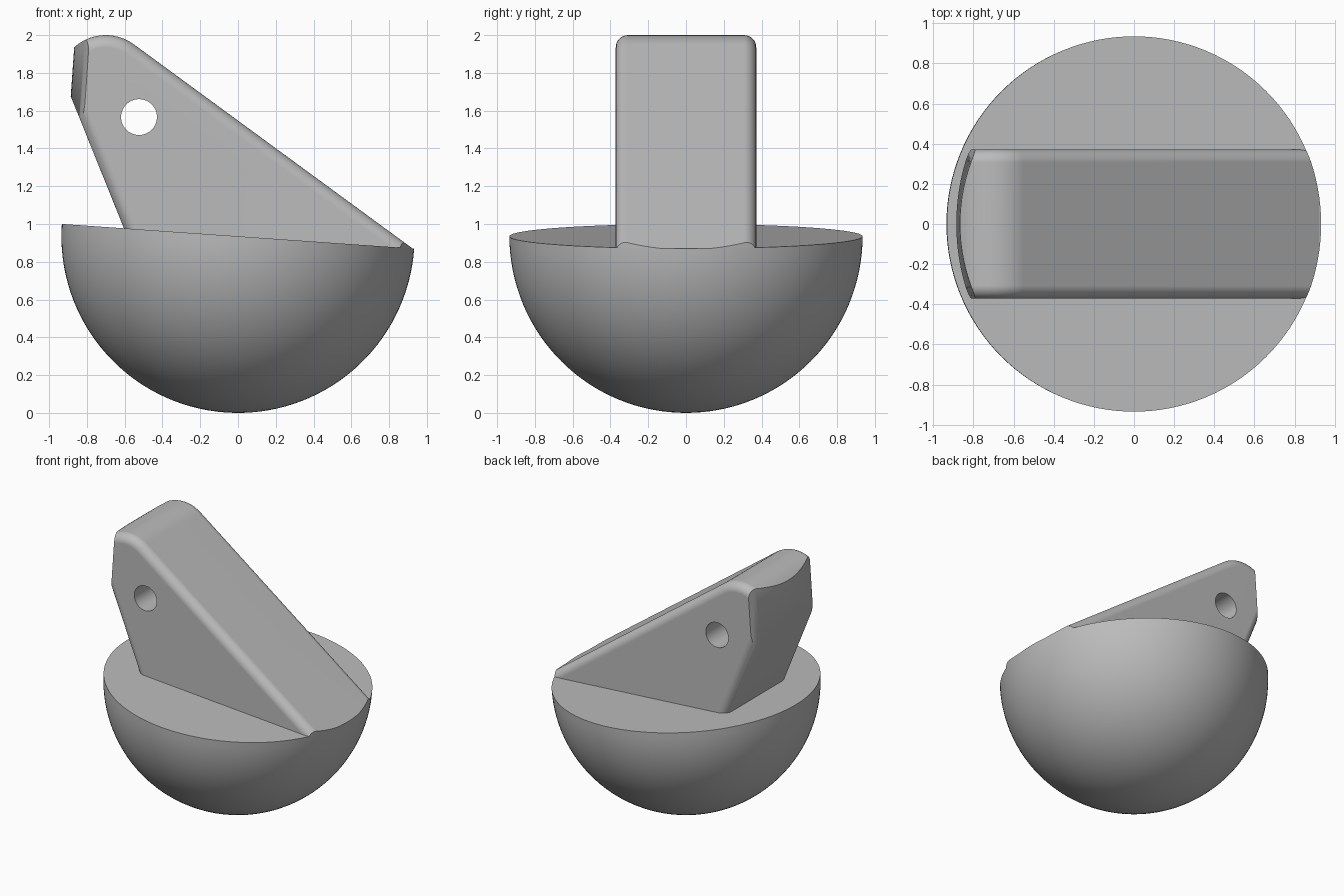
import bpy, bmesh, math
from mathutils import Matrix, Vector

if "Cube" in bpy.data.objects:
    bpy.data.objects.remove(bpy.data.objects["Cube"])

R = 0.935                      # bowl radius
HALF_WIDTH = 0.372             # half thickness of the fin
TILT = Matrix.Translation((0, 0, R)) @ Matrix.Rotation(math.radians(4), 4, 'Y')

grey = bpy.data.materials.new("plain grey")
grey.use_nodes = True
colour = (0.5, 0.5, 0.5, 1)
grey.diffuse_color = colour
grey.node_tree.nodes["Principled BSDF"].inputs["Base Color"].default_value = colour


def make_object(name, bm):
    bmesh.ops.recalc_face_normals(bm, faces=bm.faces)
    mesh = bpy.data.meshes.new(name)
    bm.to_mesh(mesh)
    bm.free()
    mesh.materials.append(grey)
    obj = bpy.data.objects.new(name, mesh)
    bpy.context.collection.objects.link(obj)
    return obj


def activate(obj):
    bpy.ops.object.select_all(action='DESELECT')
    obj.select_set(True)
    bpy.context.view_layer.objects.active = obj


def cylinder(name, radius, depth, matrix, sides):
    bm = bmesh.new()
    bmesh.ops.create_cone(bm, cap_ends=True, segments=sides, radius1=radius,
                          radius2=radius, depth=depth, matrix=matrix)
    obj = make_object(name, bm)
    obj.hide_render = True
    return obj


def boolean(obj, cutter, operation):
    mod = obj.modifiers.new("cut", 'BOOLEAN')
    mod.operation = operation
    mod.solver = 'EXACT'
    mod.object = cutter
    activate(obj)
    bpy.ops.object.modifier_apply(modifier=mod.name)
    bpy.data.objects.remove(cutter)


def finish(obj):
    activate(obj)
    bpy.ops.object.shade_smooth_by_angle(angle=math.radians(30))
    obj.modifiers.new("even shading", 'WEIGHTED_NORMAL').keep_sharp = True


# Solid half-sphere with a slightly tilted flat top
bm = bmesh.new()
bmesh.ops.create_uvsphere(bm, u_segments=128, v_segments=64, radius=R)
bmesh.ops.delete(bm, geom=[v for v in bm.verts if v.co.z > 0.001], context='VERTS')
bmesh.ops.holes_fill(bm, edges=[e for e in bm.edges if e.is_boundary])
bm.transform(TILT)
finish(make_object("round_base", bm))

# Fin side outline: rounded peak, long slope, undercut back
profile = [(-0.48, 0.67), (1.24, 0.639)]
for i in range(17):
    a = math.radians(53.8 + i * (165 - 53.8) / 16)
    profile.append((-0.70 + 0.25 * math.cos(a), 1.75 + 0.25 * math.sin(a)))

bm = bmesh.new()
side = bm.faces.new([bm.verts.new((x, -HALF_WIDTH, z)) for x, z in profile])
moved = bmesh.ops.extrude_face_region(bm, geom=[side])["geom"]
bmesh.ops.translate(bm, vec=Vector((0, 2 * HALF_WIDTH, 0)),
                    verts=[g for g in moved if isinstance(g, bmesh.types.BMVert)])
bmesh.ops.recalc_face_normals(bm, faces=bm.faces)
rims = [e for e in bm.edges if abs(e.verts[0].co.y - e.verts[1].co.y) < 0.001]
bmesh.ops.bevel(bm, geom=rims, offset=0.065, offset_type='OFFSET', segments=8,
                profile=0.5, affect='EDGES', clamp_overlap=False)
fin = make_object("fin", bm)

# Trim the fin to the base's rim and flat top, then drill the cross hole
rim = TILT @ Matrix.Translation((0, 0, 0.75))
boolean(fin, cylinder("rim_trimmer", R, 1.5, rim, 128), 'INTERSECT')
hole = Matrix.Translation((-0.524, 0, 1.566)) @ Matrix.Rotation(math.pi / 2, 4, 'X')
boolean(fin, cylinder("hole_drill", 0.095, 2, hole, 48), 'DIFFERENCE')
finish(fin)
